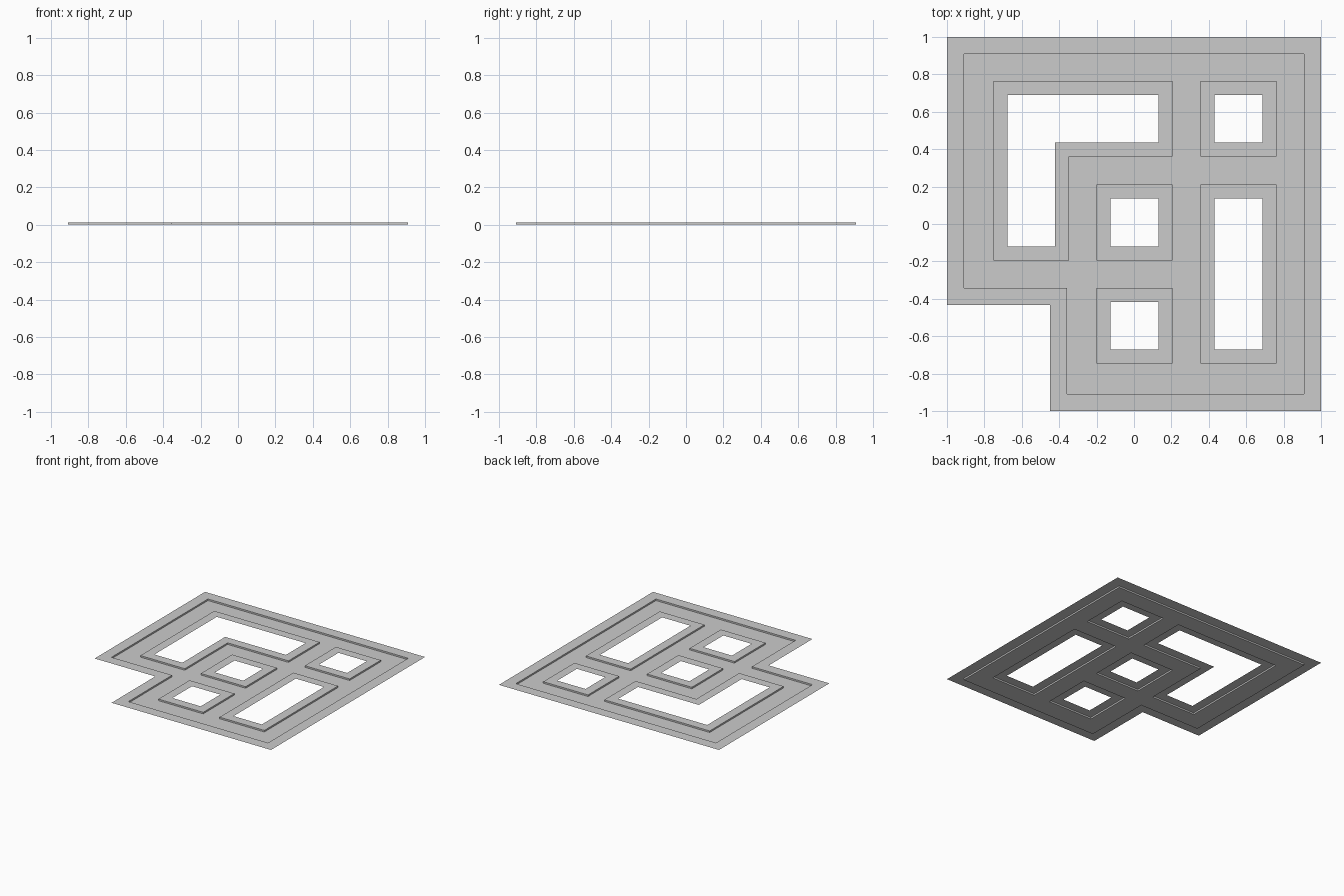
import bpy, bmesh
from mathutils import Vector

if "Cube" in bpy.data.objects:
    bpy.data.objects.remove(bpy.data.objects["Cube"])

KERB = 0.013          # kerb height above the road
OUTER_W, BLOCK_W = 0.09, 0.075   # pavement widths

# Boundaries run with the pavement on their left: outline CCW, blocks CW
outline = [(-1, 1), (-1, -0.433), (-0.449, -0.433), (-0.449, -1), (1, -1), (1, 1)]
X = [(-0.676, -0.422), (-0.126, 0.131), (0.430, 0.687)]
Y = [(0.436, 0.690), (-0.120, 0.136), (-0.671, -0.417)]


def block(xa, xb, ya, yb):
    return [(xa, ya), (xa, yb), (xb, yb), (xb, ya)]


blocks = {
    "corner_block": [(X[0][0], Y[1][0]), (X[0][0], Y[0][1]), (X[1][1], Y[0][1]),
                     (X[1][1], Y[0][0]), (X[0][1], Y[0][0]), (X[0][1], Y[1][0])],
    "back_right_block": block(*X[2], *Y[0]),
    "middle_block": block(*X[1], *Y[1]),
    "front_block": block(*X[1], *Y[2]),
    "long_block": block(*X[2], Y[2][0], Y[1][1]),
}


def left_offset(pts, w):
    """Mitred left offset of a closed right-angled loop."""
    v = [Vector(p) for p in pts]
    out = []
    for i, p in enumerate(v):
        a = (p - v[i - 1]).normalized()
        b = (v[(i + 1) % len(v)] - p).normalized()
        out.append(p + w * Vector((-a.y - b.y, a.x + b.x)))
    return out


def finish(bm, name):
    me = bpy.data.meshes.new(name)
    bm.to_mesh(me)
    bm.free()
    bpy.context.collection.objects.link(bpy.data.objects.new(name, me))


def pavement(name, pts, w):
    """Flat raised strip plus the vertical kerb down to the road."""
    bm = bmesh.new()
    inner = left_offset(pts, w)
    rows = [[bm.verts.new((p[0], p[1], z)) for p in loop]
            for loop, z in ((pts, KERB), (inner, KERB), (inner, 0))]
    n = len(pts)
    for r, s in zip(rows, rows[1:]):
        for i in range(n):
            j = (i + 1) % n
            bm.faces.new((r[i], r[j], s[j], s[i]))
    finish(bm, name)
    return inner


# Raised pavements with kerbs
road_loops = [pavement("outer_pavement", outline, OUTER_W)]
for name, pts in blocks.items():
    road_loops.append(pavement(name + "_pavement", pts, BLOCK_W))

# Road surface filling the space between the kerbs
bm = bmesh.new()
edges = []
for loop in road_loops:
    vs = [bm.verts.new((p.x, p.y, 0)) for p in loop]
    edges += [bm.edges.new((vs[i - 1], vs[i])) for i in range(len(vs))]
bmesh.ops.triangle_fill(bm, edges=edges, use_beauty=True, normal=(0, 0, 1))
bm.normal_update()
for f in bm.faces:
    if f.normal.z < 0:
        f.normal_flip()
finish(bm, "road")
